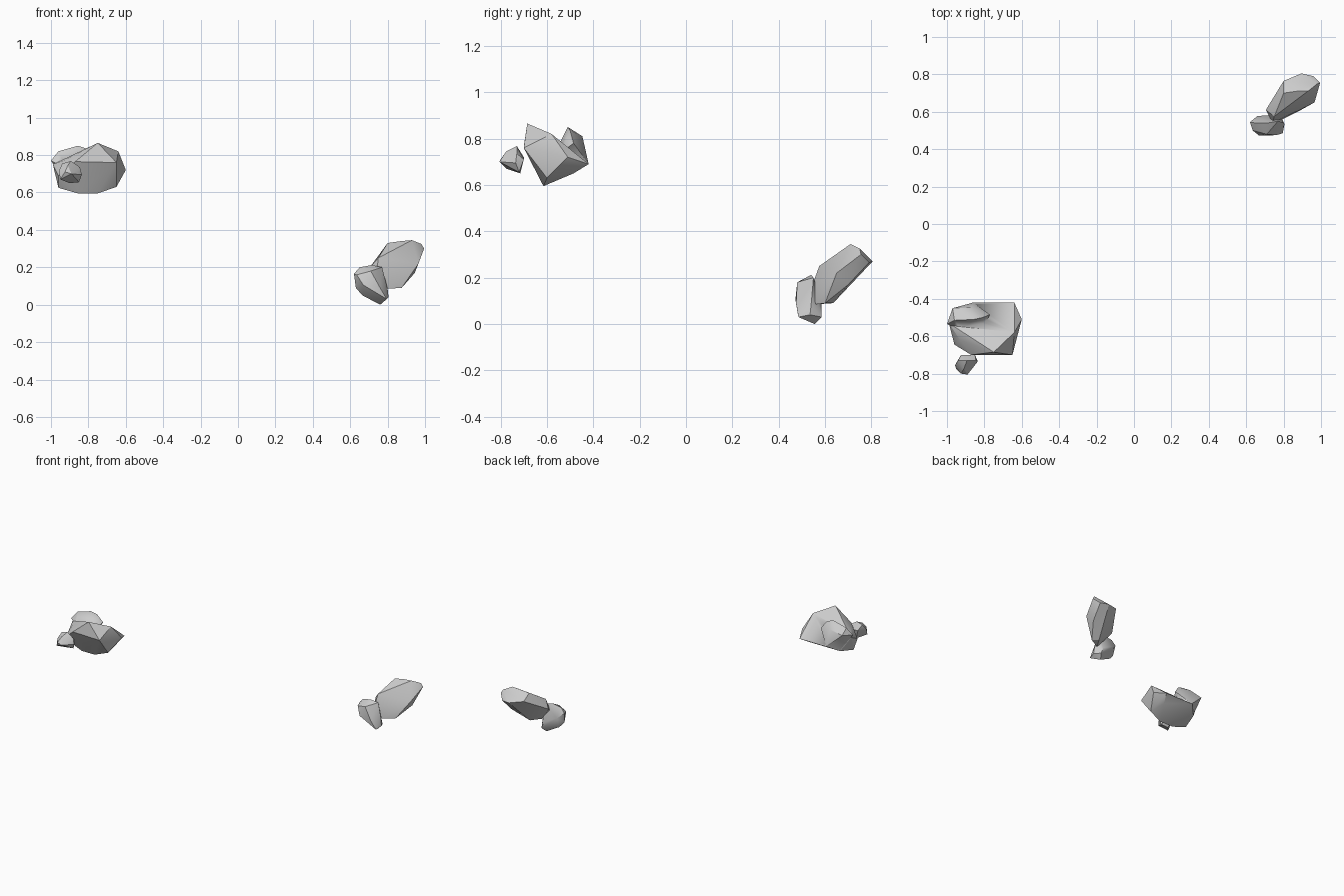
import bpy, bmesh
from math import radians


def rock(name, points):
    """Faceted stone: convex hull of a few corner points, near-flat facets merged."""
    bm = bmesh.new()
    for p in points:
        bm.verts.new(p)
    res = bmesh.ops.convex_hull(bm, input=bm.verts[:])
    loose = [v for v in bm.verts if not v.link_faces]
    bmesh.ops.delete(bm, geom=loose, context='VERTS')
    bmesh.ops.recalc_face_normals(bm, faces=bm.faces[:])
    mesh = bpy.data.meshes.new(name)
    bm.to_mesh(mesh)
    bm.free()
    obj = bpy.data.objects.new(name, mesh)
    bpy.context.collection.objects.link(obj)
    bpy.ops.object.select_all(action='DESELECT')
    obj.select_set(True)
    bpy.context.view_layer.objects.active = obj
    bpy.ops.object.shade_smooth_by_angle(angle=radians(30))
    return obj


# Large boulder: main body
boulder = rock("large_boulder", [
    (-.75, -.685, .865), (-.64, -.58, .82), (-.87, -.70, .765), (-.65, -.70, .76),
    (-.60, -.51, .72), (-.64, -.42, .69), (-.865, -.42, .69), (-.65, -.60, .63),
    (-.75, -.615, .595), (-.855, -.615, .595), (-.96, -.60, .625), (-.96, -.645, .69),
    (-.93, -.62, .77), (-.99, -.53, .75), (-.93, -.485, .65), (-.67, -.485, .65)])

# Large boulder: raised lump at the back left, fused to the body
lump = rock("boulder_lump", [
    (-.855, -.51, .85), (-.96, -.515, .82), (-.81, -.50, .835), (-.97, -.45, .79),
    (-.87, -.447, .81), (-.77, -.485, .78), (-.86, -.42, .69), (-1, -.535, .77),
    (-.92, -.57, .73), (-.80, -.54, .74), (-.93, -.485, .66)])
fuse = boulder.modifiers.new("fuse", 'BOOLEAN')
fuse.operation = 'UNION'
fuse.solver = 'EXACT'
fuse.object = lump
bpy.context.view_layer.objects.active = boulder
bpy.ops.object.modifier_apply(modifier="fuse")
bpy.data.objects.remove(lump)

# Small pebble in front of the boulder
rock("small_pebble", [
    (-.957, -.755, .715), (-.95, -.775, .67), (-.925, -.80, .71), (-.89, -.805, .70),
    (-.90, -.715, .65), (-.85, -.72, .655), (-.835, -.735, .695), (-.845, -.73, .735),
    (-.893, -.73, .768), (-.94, -.73, .755), (-.91, -.775, .745), (-.925, -.70, .72),
    (-.85, -.70, .71)])

# Long slanted stone
rock("long_stone", [
    (.705, .61, .20), (.75, .575, .25), (.74, .54, .155), (.80, .70, .33), (.80, .765, .29),
    (.87, .71, .34), (.93, .71, .345), (.98, .75, .325), (.995, .755, .30), (.895, .805, .27),
    (.96, .79, .265), (.965, .65, .22), (.945, .70, .17), (.795, .56, .085),
    (.875, .60, .09), (.84, .635, .09)])

# Rounded stone leaning on the long one
rock("leaning_stone", [
    (.62, .545, .165), (.65, .54, .20), (.715, .54, .212), (.77, .55, .20), (.635, .50, .16),
    (.71, .48, .18), (.67, .472, .105), (.63, .53, .09), (.665, .54, .05), (.76, .555, 0),
    (.795, .485, .03), (.805, .535, .04), (.80, .54, .085), (.76, .475, .09),
    (.78, .585, .03), (.76, .585, .08), (.66, .577, .13)])
